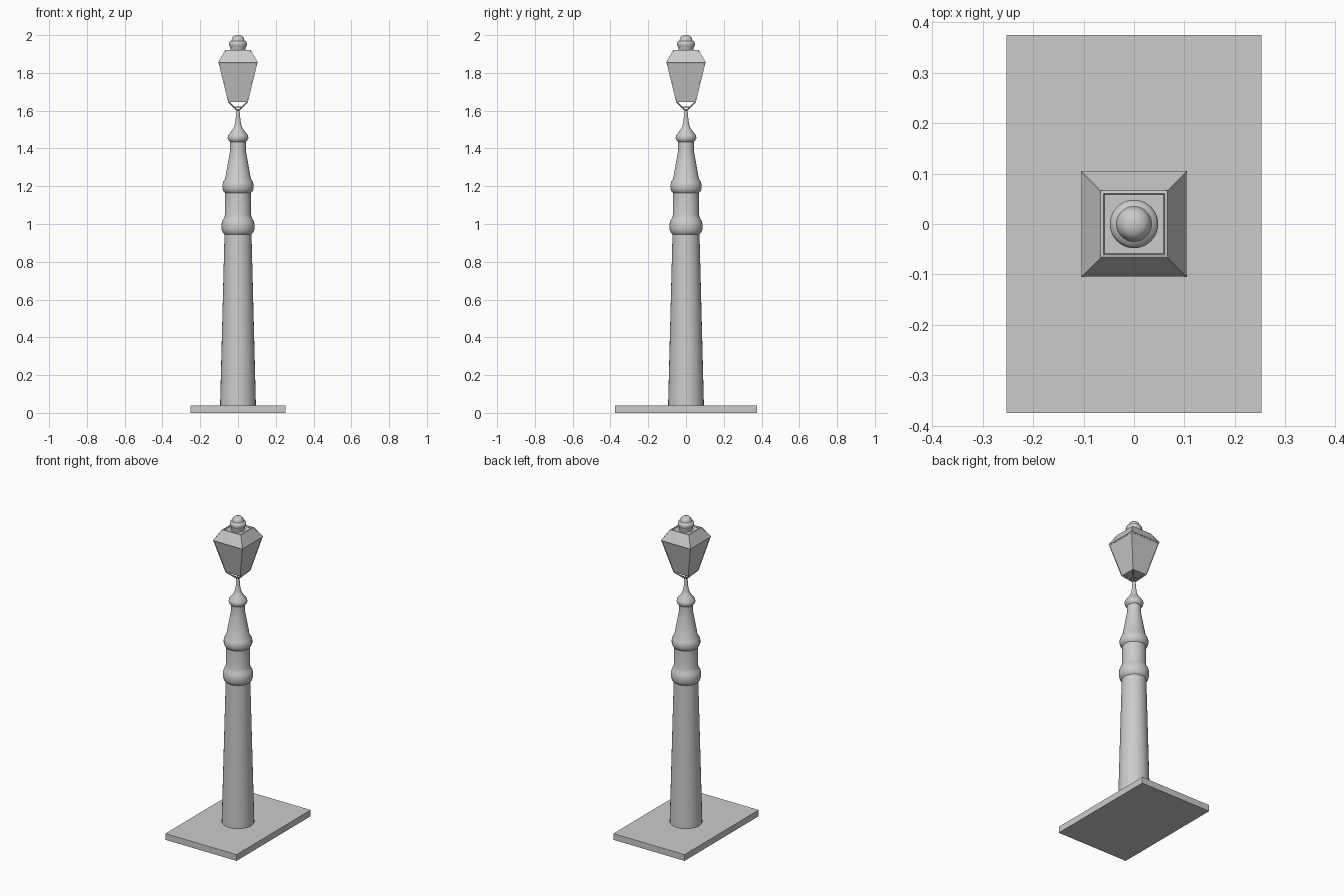
import bpy, bmesh, math
from mathutils import Vector

if "Cube" in bpy.data.objects:
    bpy.data.objects.remove(bpy.data.objects["Cube"])


def make_object(name, bm, smooth=False):
    bmesh.ops.recalc_face_normals(bm, faces=bm.faces)
    mesh = bpy.data.meshes.new(name)
    bm.to_mesh(mesh)
    bm.free()
    ob = bpy.data.objects.new(name, mesh)
    bpy.context.collection.objects.link(ob)
    if smooth:
        bpy.ops.object.select_all(action='DESELECT')
        ob.select_set(True)
        bpy.context.view_layer.objects.active = ob
        bpy.ops.object.shade_smooth_by_angle(angle=math.radians(40))
    return ob


def loft(name, profile, sides, smooth=False, turn=0.0):
    """Stack regular polygon rings of (radius, z) and cap both ends."""
    bm = bmesh.new()
    rings = []
    for r, z in profile:
        rings.append([bm.verts.new((r * math.cos(turn + math.tau * i / sides),
                                    r * math.sin(turn + math.tau * i / sides), z))
                      for i in range(sides)])
    for a, b in zip(rings, rings[1:]):
        for i in range(sides):
            j = (i + 1) % sides
            bm.faces.new((a[i], a[j], b[j], b[i]))
    bm.faces.new(rings[0])
    bm.faces.new(rings[-1])
    return make_object(name, bm, smooth)


def square_loft(name, profile):
    """Loft with square sections given as (half width, z)."""
    return loft(name, [(h * math.sqrt(2), z) for h, z in profile], 4, turn=math.pi / 4)


def bar(name, a, b, r):
    """Thin square rod between two points."""
    a, b = Vector(a), Vector(b)
    bm = bmesh.new()
    bmesh.ops.create_cone(bm, cap_ends=True, segments=4, radius1=r, radius2=r,
                          depth=(b - a).length)
    bm.transform((b - a).to_track_quat('Z', 'Y').to_matrix().to_4x4())
    bmesh.ops.translate(bm, verts=bm.verts, vec=(a + b) / 2)
    return make_object(name, bm)


# Rectangular base slab
bm = bmesh.new()
bmesh.ops.create_cube(bm, size=1)
bmesh.ops.scale(bm, verts=bm.verts, vec=(0.505, 0.75, 0.04))
bmesh.ops.translate(bm, verts=bm.verts, vec=(0, 0, 0.02))
make_object("base_slab", bm)

# Turned post with two collars, tapered neck and spire
post = [(0.095, 0.03), (0.0715, 0.945), (0.082, 0.955), (0.087, 0.972), (0.088, 0.995),
        (0.084, 1.015), (0.075, 1.03), (0.07, 1.045), (0.069, 1.165), (0.077, 1.173),
        (0.083, 1.188), (0.083, 1.208), (0.078, 1.224), (0.068, 1.24), (0.045, 1.37),
        (0.042, 1.385), (0.042, 1.435), (0.05, 1.442), (0.055, 1.456), (0.052, 1.47),
        (0.038, 1.488), (0.024, 1.508), (0.016, 1.53), (0.012, 1.56), (0.011, 1.58),
        (0.008, 1.6), (0.006, 1.608)]
loft("post", post, 32, smooth=True)

# Lantern body, roof with recessed top
square_loft("lantern_body", [(0.05, 1.645), (0.101, 1.855)])
square_loft("lantern_roof", [(0.101, 1.85), (0.104, 1.855), (0.066, 1.92), (0.06, 1.922),
                             (0.058, 1.914)])

# Corner frame, roof hips and support arms, one set per corner
for k, (sx, sy) in enumerate([(1, 1), (-1, 1), (-1, -1), (1, -1)]):
    def corner(h, z):
        return (sx * h, sy * h, z)
    bar(f"corner_frame_{k}", corner(0.05, 1.645), corner(0.101, 1.855), 0.003)
    bar(f"roof_hip_{k}", corner(0.103, 1.855), corner(0.065, 1.92), 0.003)
    bar(f"support_arm_{k}", corner(0.002, 1.598), corner(0.05, 1.647), 0.004)
    # Small square tie ring between the arms
    bar(f"arm_tie_{k}", corner(0.021, 1.619), (-sy * 0.021, sx * 0.021, 1.619), 0.003)

# Finial
loft("finial", [(0.04, 1.91), (0.04, 1.934), (0.046, 1.943), (0.048, 1.955), (0.044, 1.965),
                (0.035, 1.97), (0.033, 1.978), (0.029, 1.988), (0.02, 1.996),
                (0.01, 1.999), (0.002, 2.0)], 32, smooth=True)
